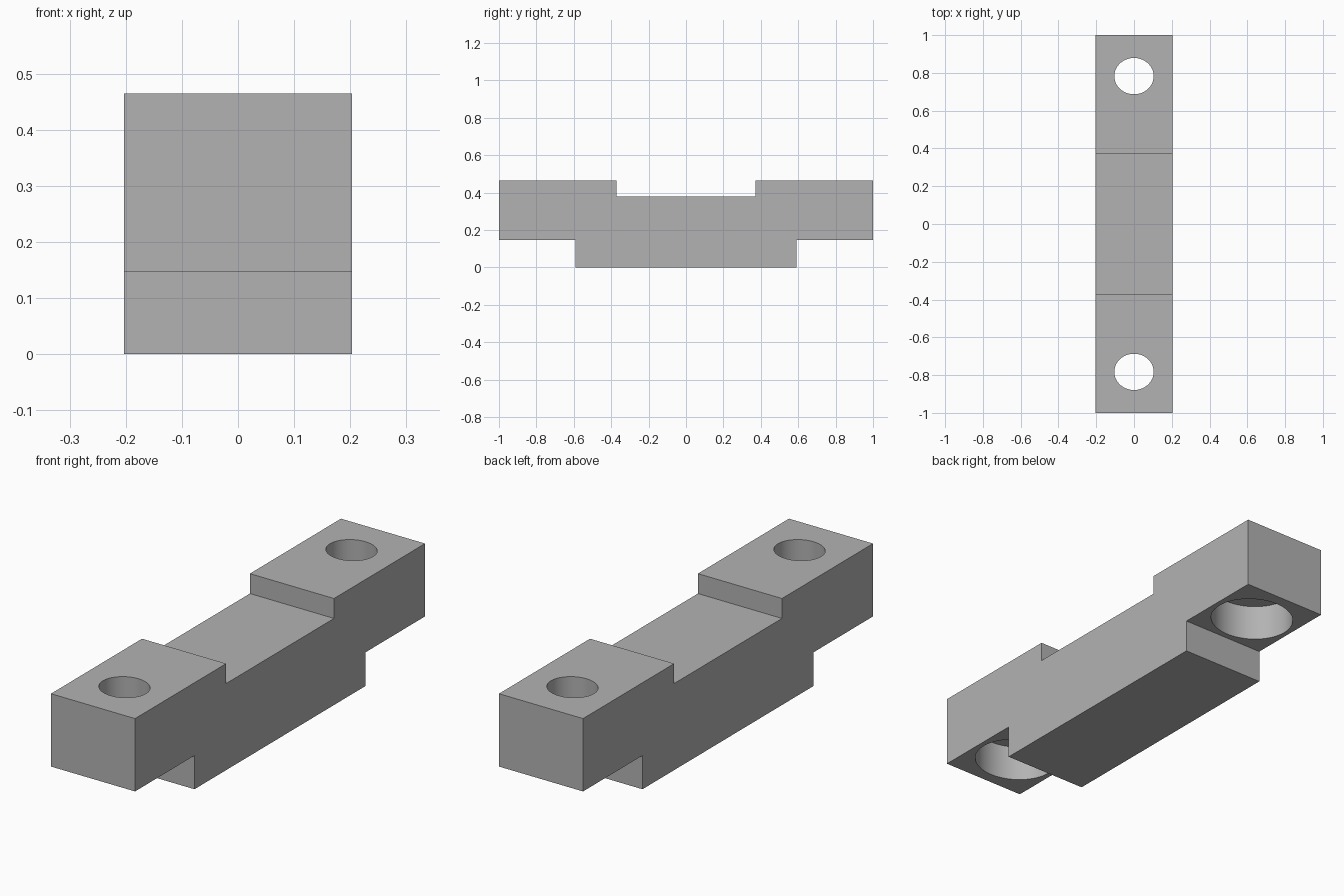
import bpy, bmesh, math

cube = bpy.data.objects.get("Cube")
if cube:
    bpy.data.objects.remove(cube, do_unlink=True)

HALF_WIDTH = 0.203
HOLE_Y = 0.783
SEAT_Z = 0.147

# Single grey finish
grey = bpy.data.materials.new("plain_grey")
grey.use_nodes = True
colour = (0.45, 0.45, 0.45, 1)
grey.diffuse_color = colour
grey.node_tree.nodes["Principled BSDF"].inputs["Base Color"].default_value = colour

# Stepped bar: mirrored side profile extruded across x
half = [(0.59, 0), (0.59, SEAT_Z), (1, SEAT_Z), (1, 0.465), (0.372, 0.465), (0.372, 0.378)]
profile = half + [(-y, z) for y, z in reversed(half)]
bm = bmesh.new()
face = bm.faces.new([bm.verts.new((-HALF_WIDTH, y, z)) for y, z in profile])
side = bmesh.ops.extrude_face_region(bm, geom=[face])
moved = [v for v in side["geom"] if isinstance(v, bmesh.types.BMVert)]
bmesh.ops.translate(bm, verts=moved, vec=(2 * HALF_WIDTH, 0, 0))
bmesh.ops.recalc_face_normals(bm, faces=bm.faces)
mesh = bpy.data.meshes.new("stepped_bar")
bm.to_mesh(mesh)
bm.free()
mesh.materials.append(grey)
bar = bpy.data.objects.new("stepped_bar", mesh)
bpy.context.collection.objects.link(bar)


def drill(name, y, radius_x, radius_y, bottom, top):
    """Cut a vertical, slightly oval hole through the bar."""
    bpy.ops.mesh.primitive_cylinder_add(
        vertices=64, radius=1, depth=top - bottom, location=(0, y, (bottom + top) / 2))
    cutter = bpy.context.object
    cutter.name = name
    cutter.scale = (radius_x, radius_y, 1)
    cutter.data.materials.append(grey)
    cutter.hide_render = True
    cutter.hide_viewport = True
    mod = bar.modifiers.new(name, 'BOOLEAN')
    mod.operation = 'DIFFERENCE'
    mod.solver = 'EXACT'
    mod.object = cutter
    return cutter


# Bolt holes with wide counterbores from below
cutters = []
for label, s in (("front", -1), ("back", 1)):
    cutters.append(drill(label + "_bolt_hole", s * HOLE_Y, 0.104, 0.096, 0.05, 0.6))
    cutters.append(drill(label + "_counterbore", s * HOLE_Y, 0.18, 0.166, 0.05, SEAT_Z + 0.16))

# Apply the cuts and remove the helpers
bpy.context.view_layer.update()
cut_mesh = bpy.data.meshes.new_from_object(
    bar.evaluated_get(bpy.context.evaluated_depsgraph_get()))
bar.modifiers.clear()
bar.data = cut_mesh
for cutter in cutters:
    bpy.data.objects.remove(cutter, do_unlink=True)

bpy.ops.object.select_all(action='DESELECT')
bar.select_set(True)
bpy.context.view_layer.objects.active = bar
bpy.ops.object.shade_smooth_by_angle(angle=math.radians(30))
